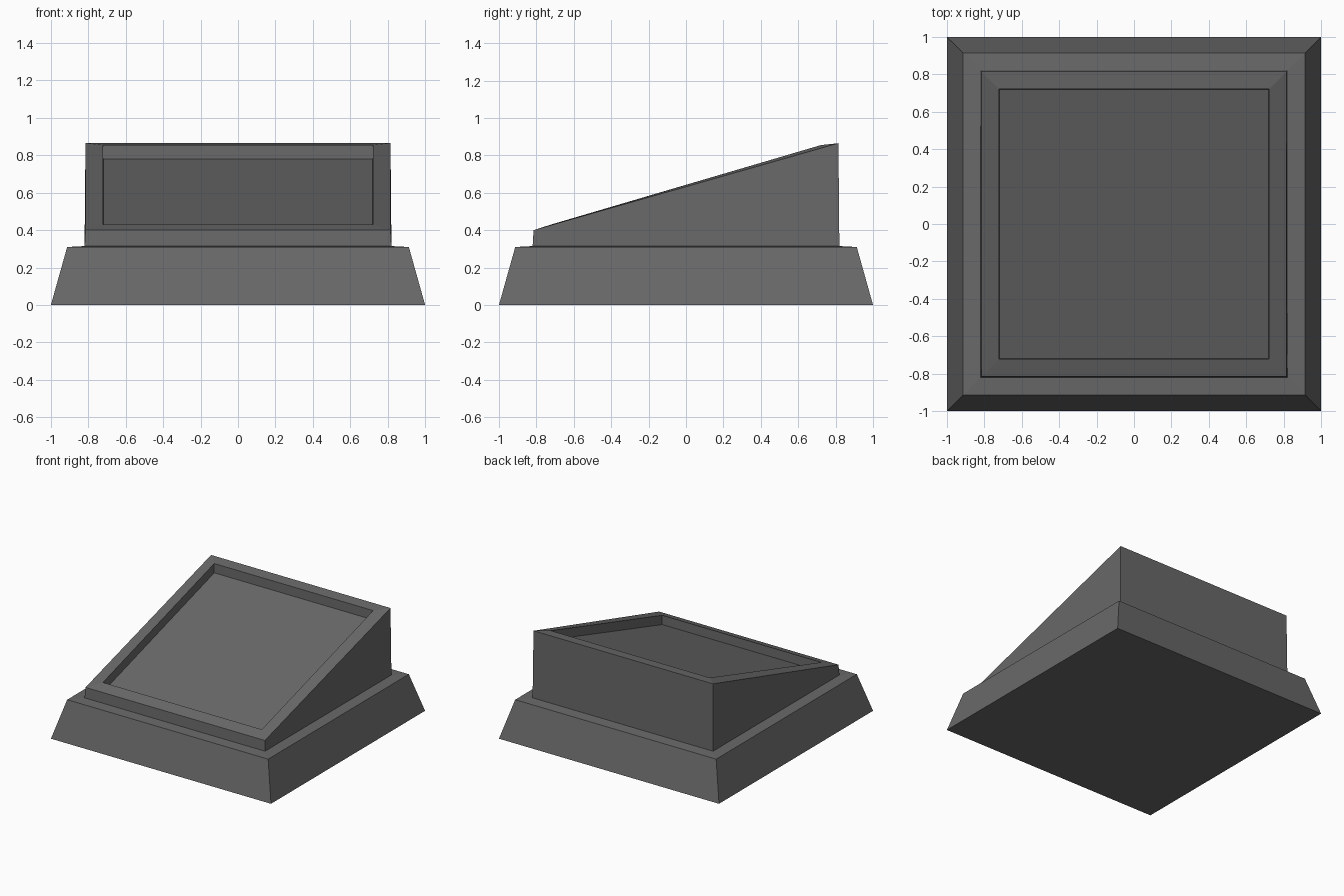
import bpy
import bmesh

if "Cube" in bpy.data.objects:
    bpy.data.objects.remove(bpy.data.objects["Cube"])

grey = bpy.data.materials.new("dark grey")
grey.diffuse_color = (0.14, 0.14, 0.14, 1)
grey.use_nodes = True
grey.node_tree.nodes["Principled BSDF"].inputs["Base Color"].default_value = grey.diffuse_color


def square(half, z_front, z_back):
    """Square ring that can slope up from front to back."""
    return [(-half, -half, z_front), (half, -half, z_front),
            (half, half, z_back), (-half, half, z_back)]


def loft(name, rings):
    """Skin a stack of square rings and close both ends."""
    bm = bmesh.new()
    loops = [[bm.verts.new(p) for p in square(*r)] for r in rings]
    for low, high in zip(loops, loops[1:]):
        for i in range(4):
            j = (i + 1) % 4
            bm.faces.new((low[i], low[j], high[j], high[i]))
    bm.faces.new(loops[0][::-1])
    bm.faces.new(loops[-1])
    mesh = bpy.data.meshes.new(name)
    bm.to_mesh(mesh)
    bm.free()
    mesh.materials.append(grey)
    obj = bpy.data.objects.new(name, mesh)
    bpy.context.collection.objects.link(obj)


# Tapered plinth, ledge, sloped body, raised rim and recessed panel
loft("display_plinth", [
    (1.0, 0.0, 0.0),        # foot
    (0.913, 0.31, 0.31),    # ledge outer edge
    (0.82, 0.315, 0.315),   # ledge inner edge
    (0.815, 0.40, 0.865),   # rim outer edge
    (0.722, 0.43, 0.855),   # rim inner edge
    (0.72, 0.355, 0.78),    # recessed panel
])
